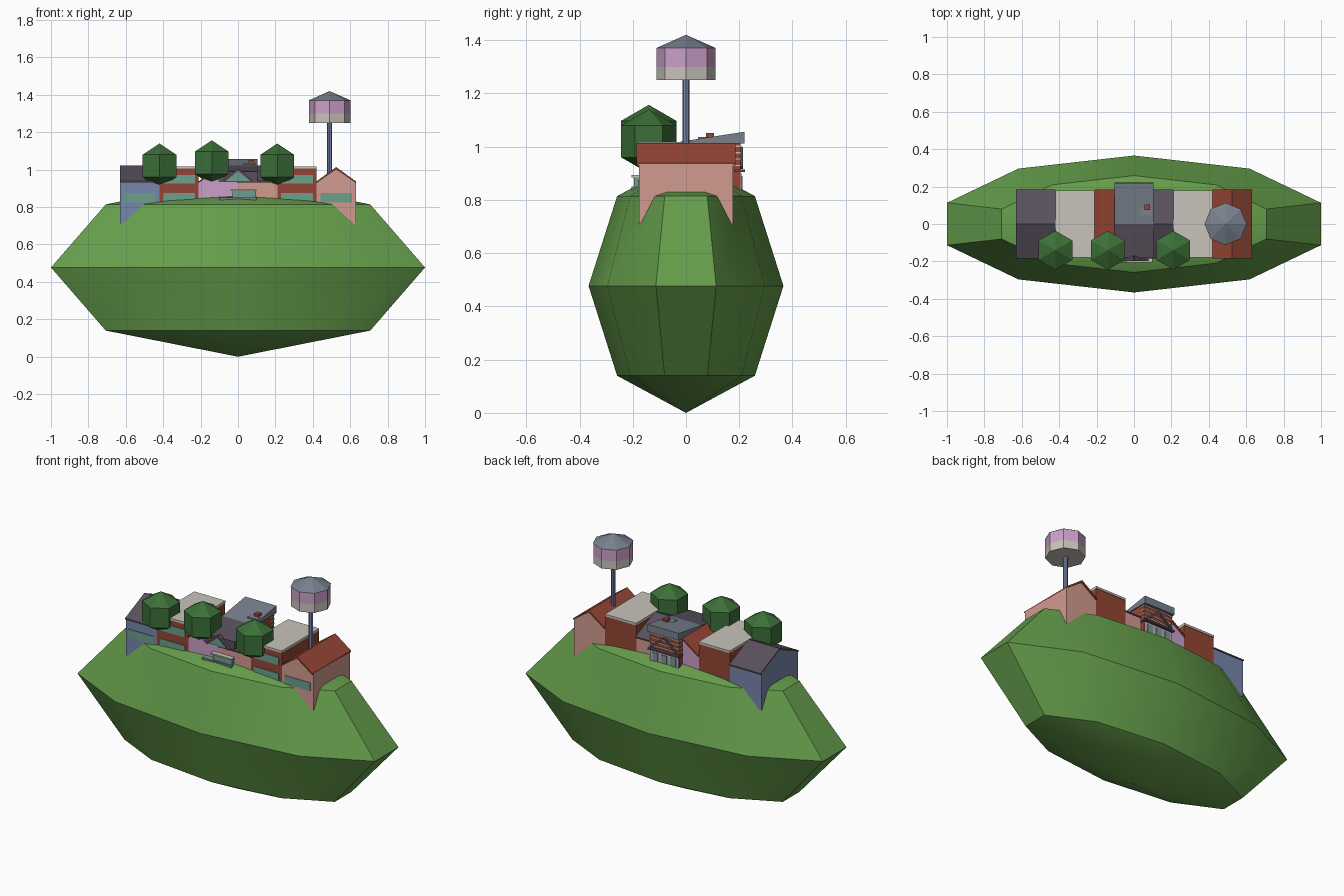
import bpy, bmesh
from math import sin, cos, pi, radians, atan2, hypot
from mathutils import Matrix, Vector

cube = bpy.data.objects.get("Cube")
if cube:
    bpy.data.objects.remove(cube, do_unlink=True)


def material(name, rgb):
    m = bpy.data.materials.new(name)
    m.use_nodes = True
    col = (*rgb, 1)
    m.diffuse_color = col
    m.node_tree.nodes["Principled BSDF"].inputs["Base Color"].default_value = col
    return m


GRASS = material("grass green", (.13, .34, .07))
LEAF = material("leaf green", (.045, .16, .04))
BRICK = material("brick red", (.30, .06, .035))
BLUE = material("dusty blue", (.19, .24, .42))
SALMON = material("salmon", (.64, .33, .28))
PINK = material("pink", (.60, .35, .58))
CREAM = material("warm cream", (.58, .55, .50))
PLUM = material("dark plum", (.10, .08, .105))
SLATE = material("slate grey", (.19, .22, .27))
TEAL = material("teal", (.15, .35, .26))


def finish(name, bm, mat):
    bmesh.ops.recalc_face_normals(bm, faces=bm.faces)
    me = bpy.data.meshes.new(name)
    bm.to_mesh(me)
    bm.free()
    me.materials.append(mat)
    ob = bpy.data.objects.new(name, me)
    bpy.context.collection.objects.link(ob)
    return ob


def prism(name, pts, axis, lo, hi, mat):
    """Extrude a (y,z) or (x,z) outline along the x or y axis."""
    bm = bmesh.new()
    place = (lambda a, z: (lo, a, z)) if axis == "x" else (lambda a, z: (a, lo, z))
    face = bm.faces.new([bm.verts.new(place(a, z)) for a, z in pts])
    geo = bmesh.ops.extrude_face_region(bm, geom=[face])["geom"]
    move = Vector((hi - lo, 0, 0)) if axis == "x" else Vector((0, hi - lo, 0))
    bmesh.ops.translate(bm, vec=move, verts=[g for g in geo if isinstance(g, bmesh.types.BMVert)])
    return finish(name, bm, mat)


def box(name, x, y, z, mat):
    return prism(name, [(x[0], z[0]), (x[1], z[0]), (x[1], z[1]), (x[0], z[1])], "y", *y, mat)


def lathe(name, profile, n, phase, loc, mat, scale=(1, 1)):
    """Turn a (radius, height) profile into an n-sided solid."""
    bm = bmesh.new()
    rings = [[bm.verts.new((r * scale[0] * cos(phase + 2 * pi * i / n),
                            r * scale[1] * sin(phase + 2 * pi * i / n), z))
              for i in range(n)] for r, z in profile]
    for a, b in zip(rings, rings[1:]):
        for i in range(n):
            j = (i + 1) % n
            bm.faces.new((a[i], a[j], b[j], b[i]))
    bmesh.ops.remove_doubles(bm, verts=bm.verts, dist=1e-5)
    bmesh.ops.holes_fill(bm, edges=bm.edges, sides=n)
    bmesh.ops.translate(bm, vec=loc, verts=bm.verts)
    return finish(name, bm, mat)


def ball(rows, r):
    return [(r * sin(pi * k / rows), -r * cos(pi * k / rows)) for k in range(rows + 1)]


def beam(name, a, b, width, y, mat):
    """Flat timber between two (x,z) points."""
    dx, dz = b[0] - a[0], b[1] - a[1]
    k = width / 2 / hypot(dx, dz)
    nx, nz = -dz * k, dx * k
    prism(name, [(a[0] + nx, a[1] + nz), (b[0] + nx, b[1] + nz),
                 (b[0] - nx, b[1] - nz), (a[0] - nx, a[1] - nz)], "y", *y, mat)


# Faceted hill, rounded shading with creases
profile = [(r, z * .477) for r, z in ball(4, 1)]
hill = lathe("hill", profile, 10, pi / 2, (0, 0, .477), GRASS, (1.0515, .366))
bpy.ops.object.select_all(action="DESELECT")
hill.select_set(True)
bpy.context.view_layer.objects.active = hill
bpy.ops.object.shade_smooth_by_angle(angle=radians(30))

# Row of six houses: long roof, flat roof, front gable, repeated
W, BASE, EAVE, RIDGE = .21, .71, .935, 1.018
D, DR = .176, .185
walls = [BLUE, BRICK, PINK, SALMON, BRICK, SALMON]
for i, wall in enumerate(walls):
    x0 = -.63 + W * i
    x1, xm = x0 + W, x0 + W / 2
    tag = f"house_{i + 1}"
    rows = [(.825, .875)]
    if i % 3 == 0:
        prism(tag + "_walls", [(-D, BASE), (D, BASE), (D, EAVE), (0, RIDGE - .008), (-D, EAVE)],
              "x", x0, x1, wall)
        prism(tag + "_roof", [(-DR, EAVE - .004), (0, RIDGE - .008), (DR, EAVE - .004),
                              (DR, EAVE + .004), (0, RIDGE + .003), (-DR, EAVE + .004)],
              "x", x0, x1, PLUM)
    elif i % 3 == 1:
        box(tag + "_walls", (x0, x1), (-D, D), (BASE, 1.005), wall)
        box(tag + "_roof", (x0, x1), (-.18, .18), (1.005, RIDGE), CREAM)
        rows.append((.925, .972))
    else:
        prism(tag + "_walls", [(x0, BASE), (x1, BASE), (x1, EAVE), (xm, RIDGE - .016), (x0, EAVE)],
              "y", -D, D, wall)
        prism(tag + "_roof", [(x0, EAVE - .006), (xm, RIDGE - .016), (x1, EAVE - .006),
                              (x1, EAVE + .003), (xm, RIDGE - .004), (x0, EAVE + .003)],
              "y", -DR, DR, BRICK)
    # Window bands on the street side
    if i not in (2, 3):
        for k, z in enumerate(rows):
            box(f"{tag}_window_{k + 1}", (x0 + .02, x1 - .02), (-D - .004, -D + .002), z, TEAL)

# Station hall with a tilted roof
S = .105
box("station_hall", (-S + .006, S - .006), (0, .205), (BASE, 1.018), BRICK)
prism("station_roof", [(0, 1.012), (.22, 1.012), (.22, 1.056), (0, 1.022)], "x", -S, S, SLATE)
prism("station_front_roof", [(-.182, .935), (0, .935), (0, 1.022), (-.182, .99)], "x", -S, S, PLUM)
box("chimney", (.055, .085), (.075, .105), (1.02, 1.052), BRICK)
box("chimney_base", (.03, .095), (.045, .085), (1.02, 1.036), SLATE)

# Rear facade: stripes, doors and timbers
for k in range(4):
    z = .927 + .024 * k
    box(f"rear_stripe_{k + 1}", (-S + .004, S - .004), (.17, .208), (z, z + .005), CREAM)
box("rear_canopy", (-S, S), (.18, .222), (.905, .914), PLUM)
box("rear_shopfront", (-.095, .095), (.2, .209), (.8, .9), PINK)
for k in range(3):
    x = -.06 + .06 * k
    box(f"rear_window_{k + 1}", (x - .018, x + .018), (.205, .212), (.84, .89), TEAL)
for side in (-1, 1):
    beam("rear_timber", (side * .09, .92), (0, .995), .012, (.2, .214), PLUM)

# Front gable and porch
prism("front_gable", [(-.07, .94), (.07, .94), (0, .998)], "y", -.19, -.17, TEAL)
for side in (-1, 1):
    beam("gable_timber", (side * .075, .938), (0, 1.0), .011, (-.198, -.17), PLUM)
box("porch_step", (-.1, .1), (-.205, -.17), (.835, .85), SLATE)
box("porch_window", (-.03, .095), (-.195, -.17), (.85, .885), TEAL)
box("porch_roof", (-.04, .1), (-.205, -.17), (.885, .893), CREAM)

# Trees
for k, (x, z) in enumerate([(-.42, 1.02), (-.14, 1.037), (.21, 1.02)]):
    lathe(f"tree_crown_{k + 1}", ball(3, .12), 6, pi / 2, (x, -.14, z), LEAF)
    lathe(f"tree_trunk_{k + 1}", [(.015, .84), (.015, z - .08)], 6, 0, (x, -.14, 0), BRICK)

# Water tower
T = (.49, 0, 0)
lathe("tower_pole", [(.013, .9), (.013, 1.26)], 8, 0, T, BLUE)
lathe("tank_lower_band", [(.111, 1.25), (.111, 1.3)], 8, 0, T, CREAM)
lathe("tank_upper_band", [(.111, 1.3), (.111, 1.37)], 8, 0, T, PINK)
lathe("tank_roof", [(.113, 1.37), (0, 1.42)], 8, 0, T, SLATE)
